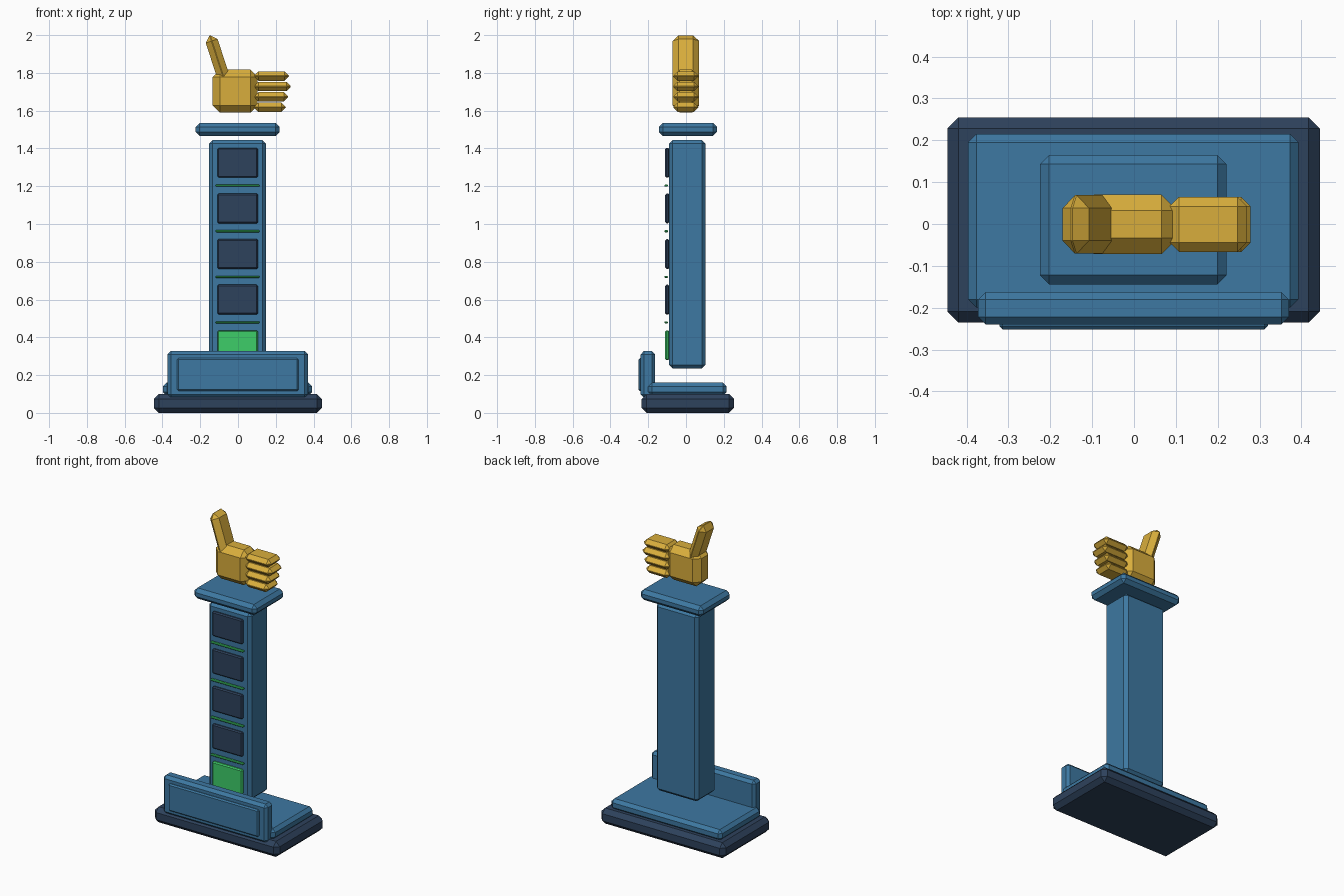
import bpy, bmesh, math
from mathutils import Matrix, Vector

cube = bpy.data.objects.get("Cube")
if cube:
    bpy.data.objects.remove(cube, do_unlink=True)


def material(name, rgb):
    m = bpy.data.materials.new(name)
    m.use_nodes = True
    colour = (*rgb, 1)
    m.diffuse_color = colour
    m.node_tree.nodes["Principled BSDF"].inputs["Base Color"].default_value = colour
    return m


BLUE = material("steel blue", (.047, .188, .36))
NAVY = material("dark navy", (.027, .054, .107))
GREEN = material("bright green", (.048, .61, .141))
GOLD = material("gold", (.694, .423, .045))


def box(name, x, y, z, bevel, mat, tilt=0):
    """Chamfered box from (min, max) ranges, tilted about y at its centre."""
    size = Vector([b - a for a, b in (x, y, z)])
    bm = bmesh.new()
    bmesh.ops.create_cube(bm, size=1, matrix=Matrix.Diagonal((*size, 1)))
    bmesh.ops.bevel(bm, geom=bm.edges[:], offset=min(bevel, min(size) * .48),
                    segments=1, affect='EDGES', profile=.5)
    mesh = bpy.data.meshes.new(name)
    bm.to_mesh(mesh)
    bm.free()
    mesh.materials.append(mat)
    ob = bpy.data.objects.new(name, mesh)
    ob.location = [(a + b) / 2 for a, b in (x, y, z)]
    ob.rotation_euler.y = tilt
    bpy.context.collection.objects.link(ob)
    return ob


# Stepped base
box("base", (-.446, .444), (-.236, .255), (0, .1), .027, NAVY)
box("base_step", (-.397, .393), (-.2, .215), (.09, .16), .02, BLUE)

# Front plaque with raised panel
box("plaque", (-.373, .37), (-.24, -.163), (.08, .328), .018, BLUE)
box("plaque_panel", (-.322, .32), (-.252, -.23), (.115, .29), .008, BLUE)

# Column and top slab
box("column", (-.153, .149), (-.09, .103), (.235, 1.444), .019, BLUE)
box("top_slab", (-.225, .221), (-.144, .165), (1.466, 1.535), .022, BLUE)

# Level panels (lowest one lit) with divider strips between them
STEP = .2415
for i in range(5):
    z = .358 + i * STEP
    box(f"level_panel_{i + 1}", (-.109, .106), (-.11, -.088), (z - .079, z + .079),
        .007, NAVY if i else GREEN)
    if i < 4:
        s = z + STEP / 2
        box(f"divider_strip_{i + 1}", (-.119, .115), (-.115, -.095),
            (s - .0055, s + .0055), .004, GREEN)

# Hand: palm, four fingers, raised thumb
box("palm", (-.134, .104), (-.072, .07), (1.59, 1.817), .038, GOLD)
for i, tip in enumerate((.253, .266, .279, .27)):
    z = 1.618 + i * .055
    box(f"finger_{i + 1}", (.085, tip), (-.067, .065), (z - .025, z + .025), .023, GOLD)
box("thumb", (-.138, -.072), (-.071, .069), (1.722, 2.005), .031, GOLD,
    tilt=math.radians(-18))
